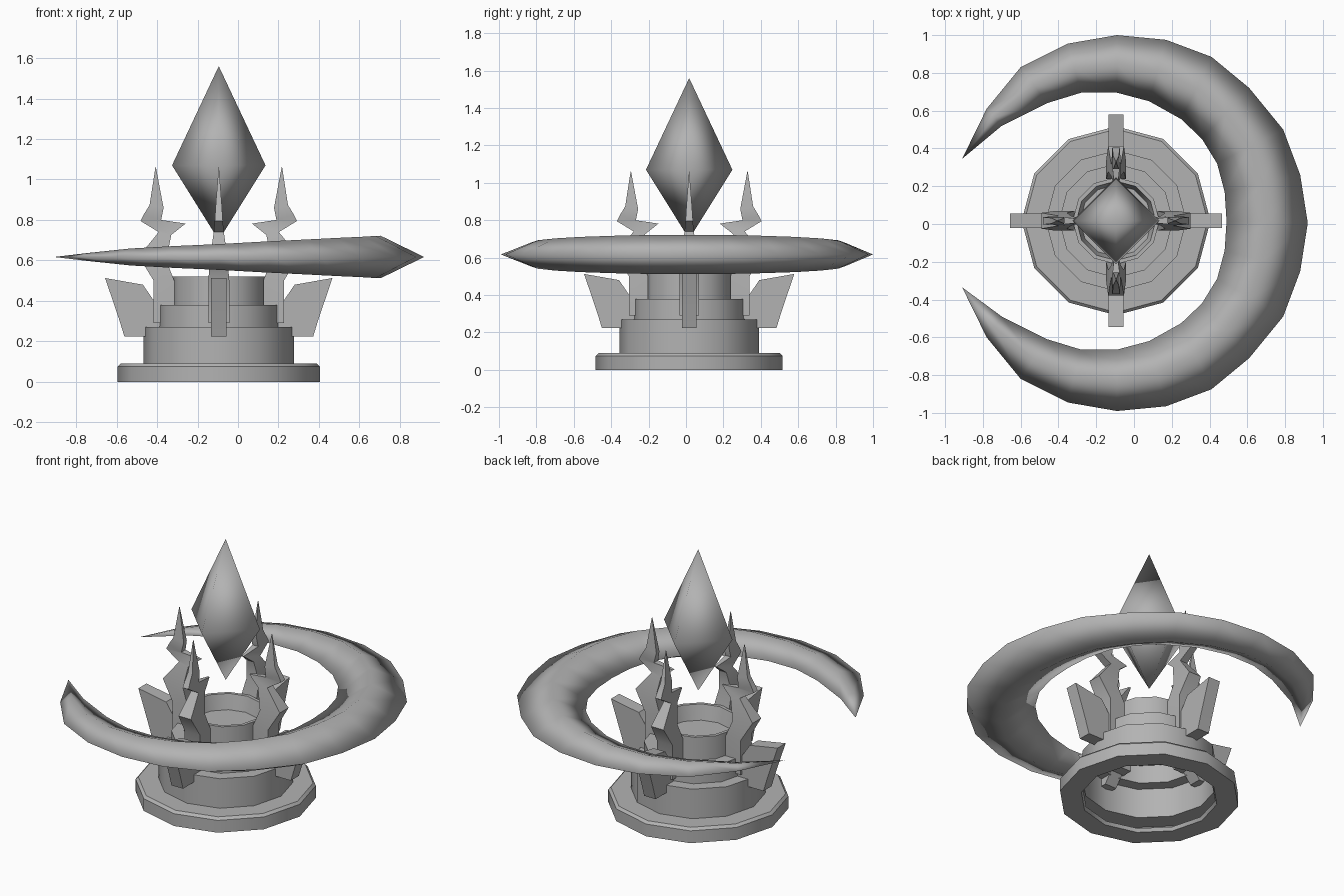
import bpy
import bmesh
import math
from mathutils import Matrix, Vector

if "Cube" in bpy.data.objects:
    bpy.data.objects.remove(bpy.data.objects["Cube"], do_unlink=True)

CENTRE = Vector((-0.095, 0.017, 0))

stone = bpy.data.materials.new("grey_stone")
stone.use_nodes = True
grey = (0.45, 0.45, 0.45, 1)
stone.diffuse_color = grey
stone.node_tree.nodes["Principled BSDF"].inputs["Base Color"].default_value = grey


def finish(name, bm, angle=None):
    """Turn a bmesh into a named, shaded object."""
    bmesh.ops.remove_doubles(bm, verts=bm.verts, dist=0.0005)
    bmesh.ops.recalc_face_normals(bm, faces=bm.faces)
    mesh = bpy.data.meshes.new(name)
    bm.to_mesh(mesh)
    bm.free()
    mesh.materials.append(stone)
    obj = bpy.data.objects.new(name, mesh)
    bpy.context.collection.objects.link(obj)
    bpy.ops.object.select_all(action="DESELECT")
    obj.select_set(True)
    bpy.context.view_layer.objects.active = obj
    if angle is None:
        bpy.ops.object.shade_smooth()
    else:
        bpy.ops.object.shade_smooth_by_angle(angle=math.radians(angle))
    return obj


def loft(bm, rings, caps=True):
    """Bridge a list of equal-length closed rings of points."""
    rows = [[bm.verts.new(p) for p in ring] for ring in rings]
    n = len(rows[0])
    for a, b in zip(rows, rows[1:]):
        for i in range(n):
            j = (i + 1) % n
            bm.faces.new((a[i], a[j], b[j], b[i]))
    if caps:
        bm.faces.new(rows[0])
        bm.faces.new(rows[-1])


# Stepped twelve-sided pedestal, open below, with a shallow bowl on top
profile = [(0.37, 0.02), (0.38, 0), (0.5, 0), (0.5, 0.075), (0.485, 0.09),
           (0.373, 0.09), (0.373, 0.27), (0.302, 0.27), (0.302, 0.38),
           (0.23, 0.38), (0.23, 0.52), (0.21, 0.52), (0.19, 0.43), (0, 0.43)]
bm = bmesh.new()
verts = [bm.verts.new((r, 0, z)) for r, z in profile]
edges = [bm.edges.new(pair) for pair in zip(verts, verts[1:])]
bmesh.ops.spin(bm, geom=verts + edges, axis=(0, 0, 1), cent=(0, 0, 0),
               steps=12, angle=math.tau)
finish("pedestal", bm, 35).location = CENTRE

# Floating four-sided crystal
bm = bmesh.new()
for low, high, r1, r2 in ((0.7, 1.07, 0, 0.231), (1.07, 1.56, 0.231, 0)):
    bmesh.ops.create_cone(bm, segments=4, radius1=r1, radius2=r2, depth=high - low,
                          matrix=Matrix.Translation((0, 0, (low + high) / 2)))
finish("crystal", bm).location = CENTRE

# Crescent: outer x, outer y, inner x, inner y, half height, from tip to middle
half = [(-0.91, 0.34, -0.91, 0.34, 0), (-0.78, 0.605, -0.7, 0.505, 0.02),
        (-0.6, 0.825, -0.46, 0.625, 0.042), (-0.35, 0.95, -0.28, 0.68, 0.054),
        (-0.09, 0.995, -0.09, 0.68, 0.064), (0.17, 0.97, 0.08, 0.635, 0.076),
        (0.41, 0.88, 0.25, 0.54, 0.086), (0.61, 0.715, 0.36, 0.435, 0.094),
        (0.79, 0.495, 0.44, 0.305, 0.1), (0.88, 0.255, 0.48, 0.155, 0.104),
        (0.92, 0, 0.49, 0, 0.105)]
mid_z = 0.617
rings = []
for side, rows in ((1, half), (-1, half[-2::-1])):
    for ox, oy, ix, iy, h in rows:
        outer = Vector((ox, side * oy + 0.005, mid_z))
        inner = Vector((ix, side * iy + 0.015, mid_z))
        if h == 0:
            inner = outer
        ridge = (outer + inner) / 2
        up = Vector((0, 0, h))
        rings.append([outer, ridge + up, inner, ridge - up])
bm = bmesh.new()
loft(bm, rings, caps=False)
bmesh.ops.dissolve_degenerate(bm, edges=bm.edges, dist=0.0005)
finish("crescent", bm)

# Claw sections: inner r, inner z, outer r, outer z, inner and outer half width
claw = [(0.22, 0.29, 0.322, 0.29, 0.052, 0.052),
        (0.22, 0.5, 0.322, 0.5, 0.052, 0.052),
        (0.26, 0.6, 0.395, 0.62, 0.042, 0.042),
        (0.235, 0.726, 0.297, 0.74, 0.025, 0.025),
        (0.164, 0.782, 0.387, 0.795, 0.006, 0.02),
        (0.285, 0.8, 0.372, 0.825, 0.02, 0.018),
        (0.273, 0.86, 0.342, 0.874, 0.015, 0.015),
        (0.311, 1.062, 0.313, 1.062, 0.001, 0.001)]
# Flared bracket outline: r, z
bracket = [(0.562, 0.513), (0.493, 0.31), (0.467, 0.225), (0.33, 0.225),
           (0.28, 0.29), (0.28, 0.38), (0.32, 0.4), (0.375, 0.48)]

# Four claws and four brackets around the pedestal
for i, place in enumerate(("left", "back", "right", "front")):
    bm = bmesh.new()
    loft(bm, [[(ri, -wi, zi), (ri, wi, zi), (ro, wo, zo), (ro, -wo, zo)]
              for ri, zi, ro, zo, wi, wo in claw])
    claw_obj = finish(place + "_claw", bm, 40)
    bm = bmesh.new()
    loft(bm, [[(r, w, z) for r, z in bracket] for w in (-0.039, 0.039)])
    bracket_obj = finish(place + "_bracket", bm, 30)
    for obj in (claw_obj, bracket_obj):
        obj.location = CENTRE
        obj.rotation_euler.z = i * math.pi / 2
